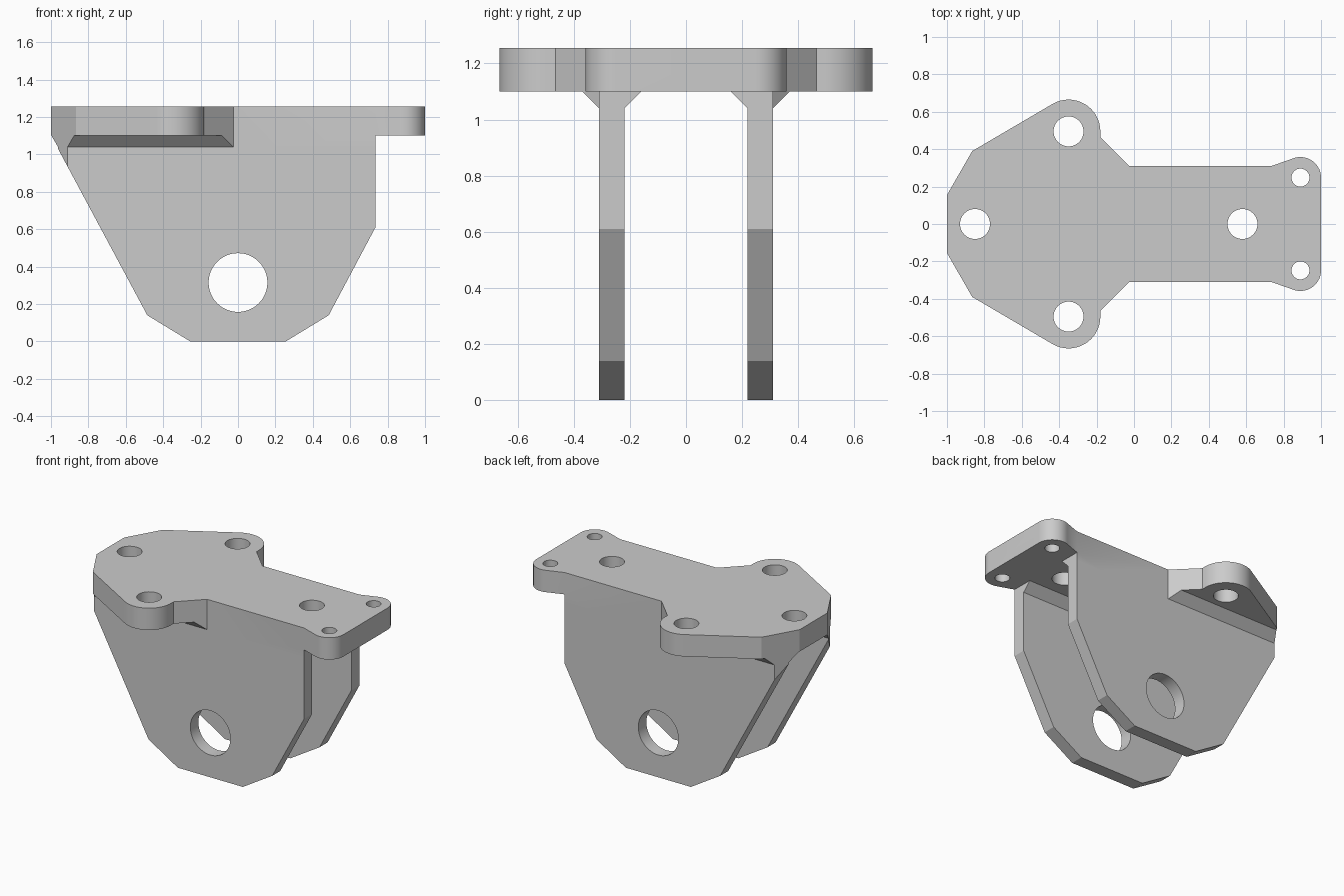
import bpy
from math import cos, sin, radians

cube = bpy.data.objects.get("Cube")
if cube:
    bpy.data.objects.remove(cube, do_unlink=True)

grey = bpy.data.materials.new("plain grey")
grey.use_nodes = True
grey.diffuse_color = (0.6, 0.6, 0.6, 1)
grey.node_tree.nodes["Principled BSDF"].inputs["Base Color"].default_value = (0.6, 0.6, 0.6, 1)


def prism(name, outline, place, start, end):
    """Extrude a closed 2D outline; place(u, v, w) maps it into space."""
    n = len(outline)
    verts = [place(u, v, w) for w in (start, end) for u, v in outline]
    faces = [list(range(n))[::-1], list(range(n, 2 * n))]
    faces += [[i, (i + 1) % n, n + (i + 1) % n, n + i] for i in range(n)]
    mesh = bpy.data.meshes.new(name)
    mesh.from_pydata(verts, [], faces)
    mesh.materials.append(grey)
    obj = bpy.data.objects.new(name, mesh)
    bpy.context.collection.objects.link(obj)
    # Outward normals whichever way the outline was drawn
    bpy.context.view_layer.objects.active = obj
    bpy.ops.object.mode_set(mode='EDIT')
    bpy.ops.mesh.select_all(action='SELECT')
    bpy.ops.mesh.normals_make_consistent(inside=False)
    bpy.ops.object.mode_set(mode='OBJECT')
    return obj


def arc(cx, cy, r, a0, a1, steps):
    angles = [radians(a0 + (a1 - a0) * i / steps) for i in range(steps + 1)]
    return [(cx + r * cos(a), cy + r * sin(a)) for a in angles]


def combine(target, tool, operation):
    mod = target.modifiers.new(operation.lower(), 'BOOLEAN')
    mod.object, mod.operation, mod.solver = tool, operation, 'EXACT'
    bpy.context.view_layer.objects.active = target
    bpy.ops.object.modifier_apply(modifier=mod.name)
    bpy.data.objects.remove(tool, do_unlink=True)


def along_x(u, v, w): return (w, u, v)
def along_y(u, v, w): return (u, w, v)
def along_z(u, v, w): return (u, v, w)


TOP, UNDER, FILLET = 1.255, 1.10, 1.04
OUTER, INNER = 0.31, 0.22

# Cross-section: top plate on two webs with chamfered roots
half = [(0.8, TOP), (0.8, UNDER), (OUTER + 0.06, UNDER), (OUTER, FILLET), (OUTER, 0),
        (INNER, 0), (INNER, FILLET), (INNER - 0.06, UNDER)]
section = half + [(-y, z) for y, z in reversed(half)]
bracket = prism("mounting_bracket", section, along_x, -1.1, 1.1)

# Side profile: tapered webs under the overhanging plate
side = [(-0.255, 0), (0.255, 0), (0.485, 0.14), (0.735, 0.61), (0.735, UNDER),
        (1.1, UNDER), (1.1, 1.4), (-1.1, 1.4), (-1.1, 1.287), (-0.485, 0.14)]
combine(bracket, prism("side_profile", side, along_y, -1, 1), 'INTERSECT')

# Plan outline: rounded ears at the wide end, rounded corners at the narrow end
plan = [(-1, 0.155), (-0.865, 0.39)]
plan += arc(-0.35, 0.495, 0.17, 121, 0, 24)
plan += [(-0.18, 0.465), (-0.025, OUTER), (0.735, OUTER)]
plan += arc(0.89, 0.248, 0.11, 110, 0, 18)
plan += [(x, -y) for x, y in reversed(plan)]
combine(bracket, prism("plan_outline", plan, along_z, -0.2, 1.5), 'INTERSECT')

# Bolt holes through the plate
holes = [(-0.85, 0, 0.08), (0.58, 0, 0.08)]
for s in (-1, 1):
    holes += [(-0.35, s * 0.495, 0.08), (0.89, s * 0.248, 0.048)]
for x, y, r in holes:
    combine(bracket, prism("bolt_hole", arc(x, y, r, 0, 352.5, 47), along_z, 0.95, 1.5),
            'DIFFERENCE')

# Pivot hole through both webs
combine(bracket, prism("pivot_hole", arc(0, 0.315, 0.157, 0, 354.375, 63), along_y, -1, 1),
        'DIFFERENCE')

bpy.ops.object.select_all(action='DESELECT')
bracket.select_set(True)
bpy.context.view_layer.objects.active = bracket
bpy.ops.object.shade_smooth_by_angle(angle=radians(25))
